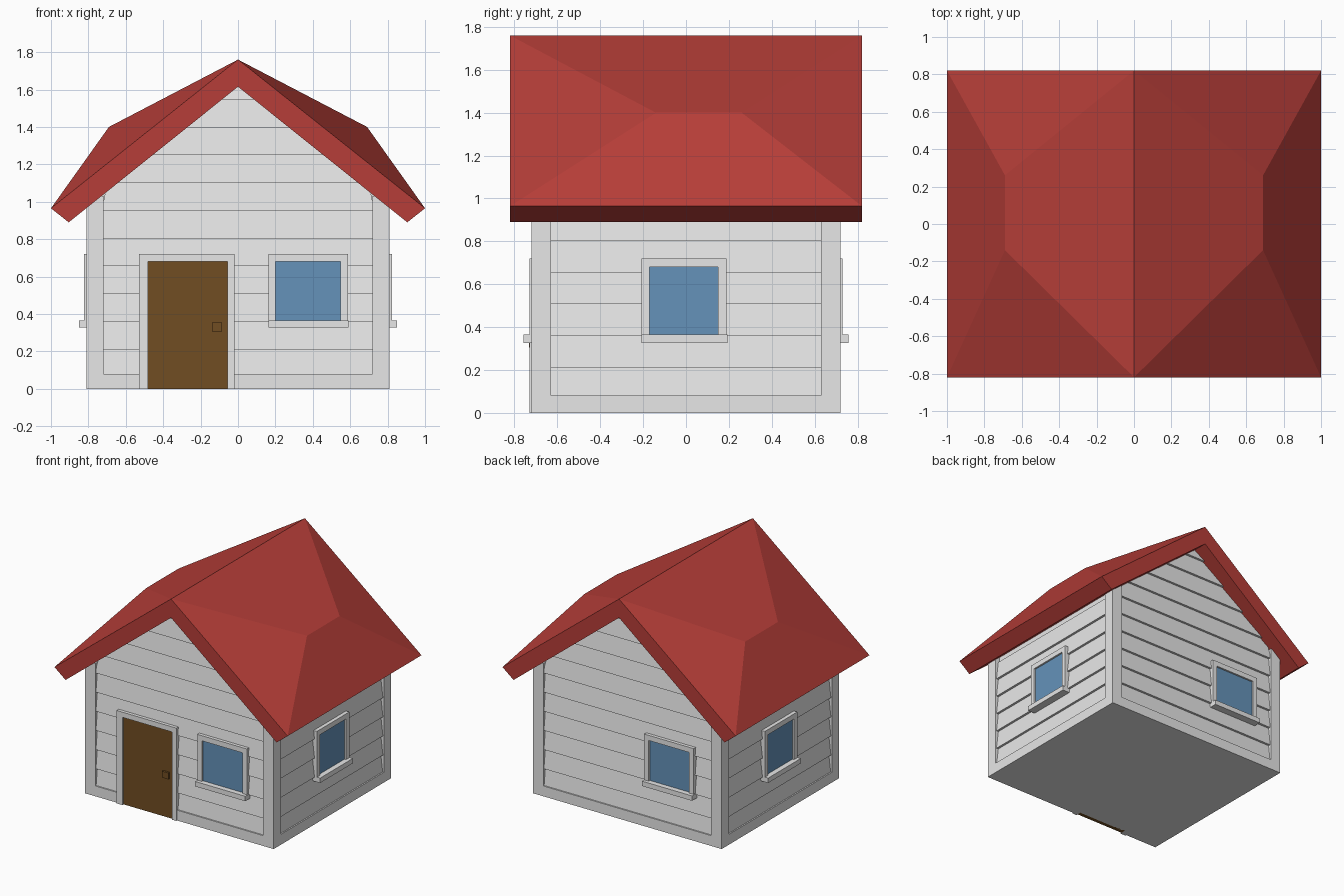
import bpy, bmesh, math
from mathutils import Matrix, Vector

if "Cube" in bpy.data.objects:
    bpy.data.objects.remove(bpy.data.objects["Cube"])


def material(name, rgb):
    m = bpy.data.materials.new(name)
    m.diffuse_color = (*rgb, 1)
    m.use_nodes = True
    m.node_tree.nodes["Principled BSDF"].inputs["Base Color"].default_value = m.diffuse_color
    return m


WHITE = material("white_paint", (0.80, 0.80, 0.80))
RED = material("red_roof", (0.47, 0.048, 0.04))
BROWN = material("brown_door", (0.165, 0.075, 0.016))
BLUE = material("blue_glass", (0.13, 0.29, 0.49))


def finish(bm, name, mat, angle=0):
    bmesh.ops.remove_doubles(bm, verts=bm.verts, dist=1e-5)
    bmesh.ops.recalc_face_normals(bm, faces=bm.faces)
    bm.transform(Matrix.Rotation(angle, 4, 'Z'))
    me = bpy.data.meshes.new(name)
    bm.to_mesh(me)
    bm.free()
    me.materials.append(mat)
    ob = bpy.data.objects.new(name, me)
    bpy.context.collection.objects.link(ob)
    return ob


def add_box(bm, u0, u1, d0, d1, z0, z1):
    """Box in wall space: u along the wall, d outward, z up."""
    size = Vector((u1 - u0, d1 - d0, z1 - z0))
    mid = Vector(((u0 + u1) / 2, -(d0 + d1) / 2, (z0 + z1) / 2))
    bmesh.ops.create_cube(bm, size=1, matrix=Matrix.Translation(mid) @ Matrix.Diagonal((*size, 1)))


def boxes(name, mat, angle, *specs):
    bm = bmesh.new()
    for s in specs:
        add_box(bm, *s)
    return finish(bm, name, mat, angle)


def prism(bm, ring_a, ring_b):
    a = [bm.verts.new(p) for p in ring_a]
    b = [bm.verts.new(p) for p in ring_b]
    bm.faces.new(a)
    bm.faces.new(b)
    for i in range(len(a)):
        j = (i + 1) % len(a)
        bm.faces.new((a[i], a[j], b[j], b[i]))


def siding(name, angle, half, d, levels, gable):
    """Overlapping boards, each leaning out at its lower edge."""
    bm = bmesh.new()
    for z0, z1 in zip(levels, levels[1:]):
        w0, w1 = [min(half, (1.66 - z) / 0.8) if gable else half for z in (z0, z1)]
        ring = lambda s: [(s * w0, -d + 0.05, z0), (s * w0, -d, z0),
                          (s * w1, -d + 0.018, z1), (s * w1, -d + 0.05, z1)]
        prism(bm, ring(-1), ring(1))
    finish(bm, name, WHITE, angle)


def window(name, angle, c, d, g, z0=0.365, z1=0.68):
    """Frame, sill and glass; g is half the glass width."""
    f, back = g + 0.038, d - 0.05
    boxes(name + "_frame", WHITE, angle,
          (c - f, c - g, back, d + 0.018, z0, z1),
          (c + g, c + f, back, d + 0.018, z0, z1),
          (c - f, c + f, back, d + 0.018, z1, z1 + 0.04),
          (c - f, c + f + 0.005, back, d + 0.045, z0 - 0.038, z0))
    boxes(name + "_glass", BLUE, angle, (c - g, c + g, d - 0.004, d + 0.004, z0, z1))


# solid house body under the siding
bm = bmesh.new()
outline = [(-0.775, 0), (0.775, 0), (0.775, 1.03), (0, 1.65), (-0.775, 1.03)]
prism(bm, [(x, -0.685, z) for x, z in outline], [(x, 0.685, z) for x, z in outline])
finish(bm, "house_body", WHITE)

# board siding on all four walls
courses = [0.06] + [0.21 + 0.1485 * i for i in range(10)] + [1.645]
for label, k in (("front", 0), ("right", 1), ("back", 2), ("left", 3)):
    a = k * math.pi / 2
    if k % 2 == 0:
        siding(label + "_siding", a, 0.73, 0.712, courses, True)
    else:
        siding(label + "_siding", a, 0.64, 0.802, courses[:7], False)

# corner boards
for sx in (-1, 1):
    for sy, label in ((1, "front"), (-1, "back")):
        x0, x1 = sorted((sx * 0.72, sx * 0.81))
        y0, y1 = sorted((sy * 0.63, sy * 0.72))
        boxes(label + ("_right" if sx > 0 else "_left") + "_corner_board", WHITE, 0,
              (x0, x1, y0, y1, 0, 1.03))

# base boards, left open at the door
boxes("front_base_board", WHITE, 0, (-0.72, -0.52, 0.66, 0.72, 0, 0.08),
      (-0.03, 0.72, 0.66, 0.72, 0, 0.08))
boxes("back_base_board", WHITE, math.pi, (-0.72, 0.72, 0.66, 0.72, 0, 0.08))
for label, a in (("right", math.pi / 2), ("left", -math.pi / 2)):
    boxes(label + "_base_board", WHITE, a, (-0.63, 0.63, 0.76, 0.81, 0, 0.08))

# windows
window("front_window", 0, 0.375, 0.712, 0.174)
window("back_window", math.pi, 0.365, 0.712, 0.174)
window("right_window", math.pi / 2, -0.01, 0.805, 0.16)
window("left_window", -math.pi / 2, -0.01, 0.805, 0.16)

# door with frame and square handle
boxes("door", BROWN, 0, (-0.48, -0.055, 0.66, 0.716, 0, 0.68))
boxes("door_handle", BROWN, 0, (-0.14, -0.085, 0.71, 0.732, 0.305, 0.355))
boxes("door_frame", WHITE, 0, (-0.53, -0.48, 0.66, 0.73, 0, 0.68),
      (-0.055, -0.018, 0.66, 0.73, 0, 0.68), (-0.53, -0.018, 0.66, 0.73, 0.68, 0.72))

# thick roof with a faceted bulge on each slope
bm = bmesh.new()
for s in (-1, 1):
    section = [(0, 1.76), (1, 0.965), (0.905, 0.89), (0, 1.615)]
    front, back = [[bm.verts.new((s * x, y, z)) for x, z in section] for y in (-0.82, 0.82)]
    p, q = [bm.verts.new((s * 0.69, y, 1.40)) for y in (-0.14, 0.26)]
    for face in ((front[0], p, q, back[0]), (front[1], back[1], q, p),
                 (front[0], front[1], p), (back[0], q, back[1]),
                 (front[1], front[2], back[2], back[1]),
                 (front[2], front[3], back[3], back[2]), front, back):
        bm.faces.new(face)
finish(bm, "roof", RED)
